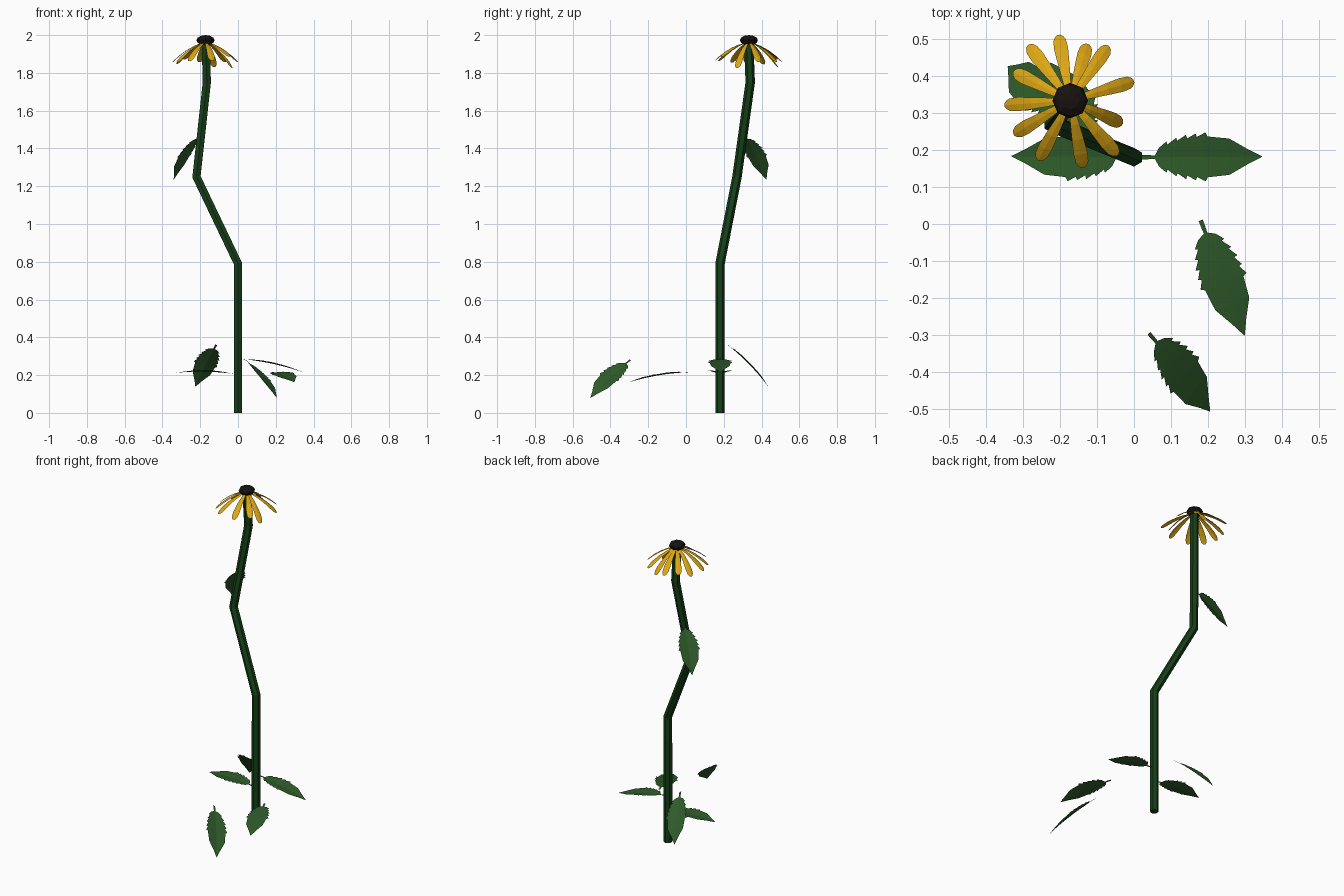
import bpy, bmesh, math
from mathutils import Vector

if "Cube" in bpy.data.objects:
    bpy.data.objects.remove(bpy.data.objects["Cube"])


def material(name, rgb):
    m = bpy.data.materials.new(name)
    m.diffuse_color = (*rgb, 1)
    m.use_nodes = True
    m.node_tree.nodes["Principled BSDF"].inputs["Base Color"].default_value = m.diffuse_color
    return m


STEM = material("stem_green", (0.008, 0.05, 0.009))
LEAF = material("leaf_green", (0.028, 0.105, 0.023))
PETAL = material("petal_yellow", (0.72, 0.38, 0.007))
DARK = material("centre_dark", (0.008, 0.006, 0.005))


def finish(bm, name, mat):
    me = bpy.data.meshes.new(name)
    bm.to_mesh(me)
    bm.free()
    me.materials.append(mat)
    ob = bpy.data.objects.new(name, me)
    bpy.context.collection.objects.link(ob)
    return ob


def blade(bm, base, tip, normal, profile, bow, fold):
    """Folded sheet from base to tip; profile = (fraction, half width)."""
    base, tip = Vector(base), Vector(tip)
    d = (tip - base).normalized()
    n = Vector(normal)
    n = (n - d * n.dot(d)).normalized()
    side = d.cross(n)
    prev = None
    for u, w in profile:
        mid = base.lerp(tip, u) + n * bow * 4 * u * (1 - u)
        up = n * fold * w
        row = [bm.verts.new(mid + side * w + up), bm.verts.new(mid),
               bm.verts.new(mid - side * w + up)]
        if prev:
            for i in (0, 1):
                bm.faces.new((prev[i], prev[i + 1], row[i + 1], row[i]))
        prev = row


# Stem: six-sided tube along a bent path
path = [Vector(p) for p in ((0, 0.18, 0), (0, 0.18, 0.79), (-0.22, 0.27, 1.25),
                            (-0.165, 0.34, 1.75), (-0.171, 0.332, 1.96))]
bm = bmesh.new()
rings = []
for i, p in enumerate(path):
    a = (p - path[i - 1]).normalized() if i else Vector((0, 0, 1))
    b = (path[i + 1] - p).normalized() if i < len(path) - 1 else Vector((0, 0, 1))
    t = (a + b).normalized()
    x = Vector((0, 1, 0)).cross(t).normalized()
    y = t.cross(x)
    rings.append([bm.verts.new(p + 0.025 * (x * math.sin(k * math.pi / 3) + y * math.cos(k * math.pi / 3)))
                  for k in range(6)])
for r, s in zip(rings, rings[1:]):
    for k in range(6):
        bm.faces.new((r[k], r[k - 1], s[k - 1], s[k]))
bm.faces.new(rings[0])
bm.faces.new(rings[-1])
bmesh.ops.recalc_face_normals(bm, faces=bm.faces)
finish(bm, "stem", STEM)

# Leaves: petiole, saw-toothed lower margin, smooth pointed end
leaf_profile = [(0, .006), (.11, .005), (.14, .025), (.20, .042), (.21, .034),
                (.28, .052), (.29, .044), (.36, .060), (.37, .050), (.44, .063),
                (.45, .054), (.52, .066), (.54, .055), (.72, .049), (.88, .020), (1, .001)]
leaves = {
    "leaf_right": ((0.02, 0.18, 0.285), (0.345, 0.182, 0.215), (0.2, 0, 1)),
    "leaf_left": ((-0.015, 0.18, 0.205), (-0.33, 0.183, 0.212), (0, 0, 1)),
    "leaf_front_right": ((0.18, 0.01, 0.215), (0.298, -0.30, 0.163), (0, -0.16, 1)),
    "leaf_front": ((0.04, -0.295, 0.28), (0.205, -0.505, 0.08), (0.64, -0.2, 0.74)),
    "leaf_back": ((-0.115, 0.22, 0.36), (-0.225, 0.435, 0.14), (0, 0.71, 0.7)),
    "leaf_upper": ((-0.20, 0.305, 1.475), (-0.34, 0.425, 1.235), (-0.7, 0.4, 0.6)),
}
for name, (base, tip, normal) in leaves.items():
    bm = bmesh.new()
    blade(bm, base, tip, normal, leaf_profile, 0.01, 0.12)
    finish(bm, name, LEAF)

# Petals: unevenly spread, shorter reach means more droop
head = Vector((-0.172, 0.333, 1.96))
petal_profile = [(0, .007), (.25, .012), (.5, .016), (.75, .019),
                 (.9, .017), (.97, .011), (1, .004)]
petals = [(17, .18), (55, .18), (73, .16), (100, .18), (127, .188), (153, .172),
          (184, .178), (211, .178), (242, .183), (281, .185), (311, .195), (336, .155)]
bm = bmesh.new()
for deg, reach in petals:
    a = math.radians(deg)
    out = Vector((math.cos(a), math.sin(a), 0))
    drop = math.sqrt(0.19 ** 2 - (reach - 0.02) ** 2)
    blade(bm, head + out * 0.02, head + out * reach - Vector((0, 0, drop)),
          out * 0.5 + Vector((0, 0, 1)), petal_profile, 0.012, -0.15)
finish(bm, "petals", PETAL)

# Flower centre: low-poly flattened dome
bm = bmesh.new()
bmesh.ops.create_uvsphere(bm, u_segments=8, v_segments=6, radius=1)
bmesh.ops.scale(bm, vec=(0.048, 0.048, 0.027), verts=bm.verts)
bmesh.ops.translate(bm, vec=(head.x, head.y, 1.973), verts=bm.verts)
finish(bm, "flower_centre", DARK)
